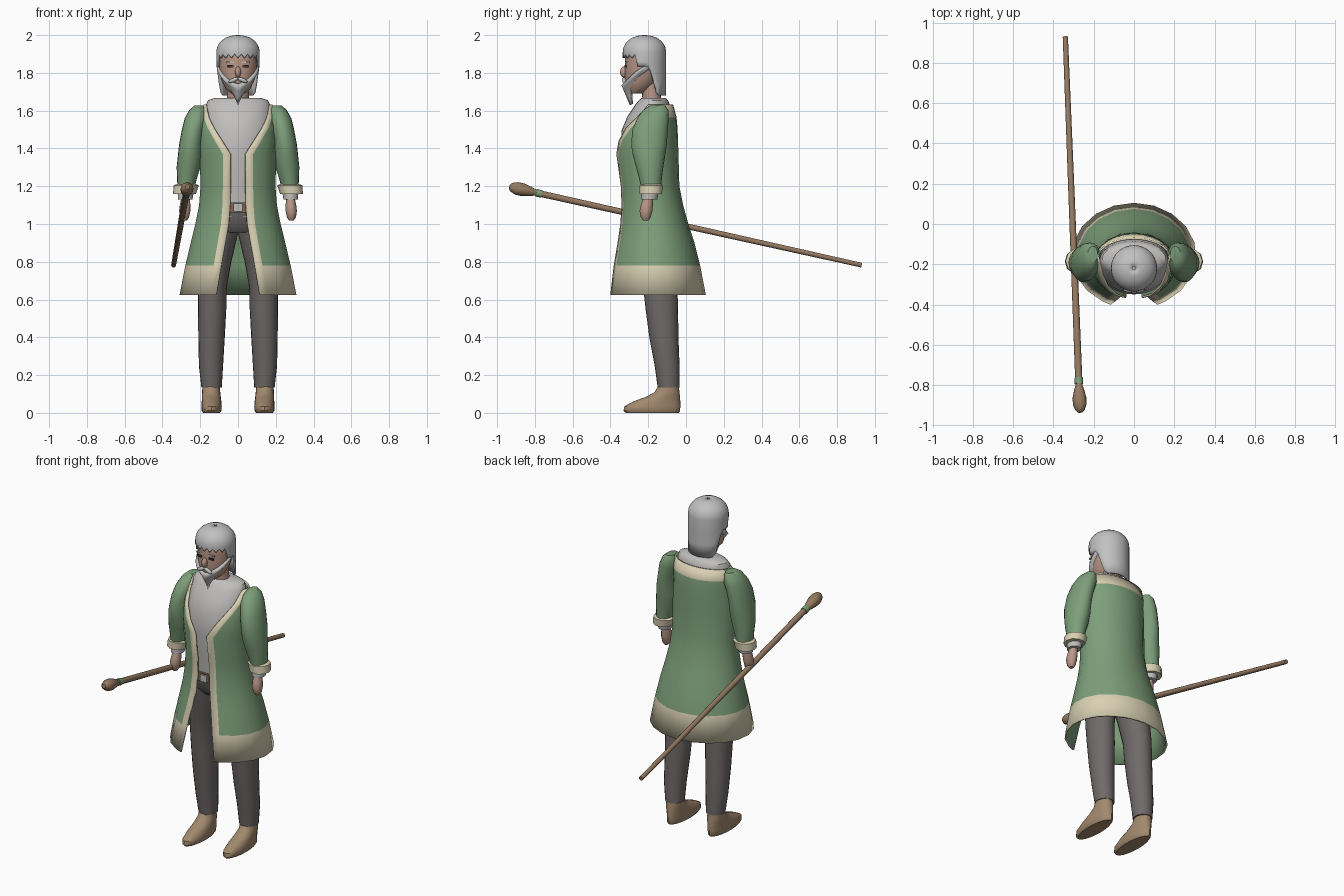
import bpy, bmesh, math
from mathutils import Vector, Matrix

COLORS = {
    "cream_trim": (0.69, 0.63, 0.45), "green_cloth": (0.205, 0.345, 0.195),
    "pale_linen": (0.53, 0.52, 0.51), "grey_hair": (0.53, 0.53, 0.53),
    "dark_trousers": (0.16, 0.145, 0.14), "shoe_leather": (0.36, 0.25, 0.155),
    "staff_wood": (0.30, 0.195, 0.12), "skin": (0.49, 0.31, 0.24),
    "belt_brown": (0.24, 0.13, 0.08), "eye_dark": (0.04, 0.03, 0.03)}
MATS = {}
for key, c in COLORS.items():
    MATS[key] = bpy.data.materials.new(key)
    MATS[key].diffuse_color = (*c, 1)


def skin(name, rows, mats, closed=True, caps=True, rule=None, thick=0, angle=40):
    """Skin rows of points into a surface; rule(row, column) picks the material."""
    bm = bmesh.new()
    vs = [[bm.verts.new(p) for p in r] for r in rows]
    n = len(rows[0])
    for i in range(len(rows) - 1):
        for j in range(n if closed else n - 1):
            k = (j + 1) % n
            f = bm.faces.new((vs[i][j], vs[i][k], vs[i + 1][k], vs[i + 1][j]))
            f.material_index = rule(i, j) if rule else 0
    if caps:
        bm.faces.new(vs[0])
        bm.faces.new(vs[-1])
        bmesh.ops.recalc_face_normals(bm, faces=bm.faces[:])
    me = bpy.data.meshes.new(name)
    bm.to_mesh(me)
    bm.free()
    for m in mats:
        me.materials.append(MATS[m])
    me.shade_smooth()
    me.set_sharp_from_angle(angle=math.radians(angle))
    ob = bpy.data.objects.new(name, me)
    bpy.context.collection.objects.link(ob)
    if thick:
        s = ob.modifiers.new("thickness", "SOLIDIFY")
        s.thickness, s.offset = thick, -1
        s.material_offset = len(mats) - 1
    return ob


def loft(name, rings, mat, side=1, n=20, **kw):
    """Stack elliptical rings given as (z, cx, cy, rx, ry)."""
    rows = [[(side * (cx + rx * math.cos(2 * math.pi * j / n)),
              cy + ry * math.sin(2 * math.pi * j / n), z) for j in range(n)]
            for z, cx, cy, rx, ry in rings]
    return skin(name, rows, [mat], **kw)


def body(name, rings, mat, **kw):
    """Centred loft given as (z, half width, front y, back y)."""
    return loft(name, [(z, 0, (f + b) / 2, w, (b - f) / 2) for z, w, f, b in rings], mat, **kw)


def egg(name, c, r, mat, n=12):
    rings = [(c[2] - r[2] * math.cos(t), c[0], c[1], r[0] * math.sin(t), r[1] * math.sin(t))
             for t in [0.12 + i * (math.pi - 0.24) / 7 for i in range(8)]]
    return loft(name, rings, mat, n=n, angle=60)


def box(name, c, s, mat):
    rows = [[(c[0] + a * s[0] / 2, c[1] + b * s[1] / 2, c[2] + h * s[2] / 2)
             for a, b in ((-1, -1), (1, -1), (1, 1), (-1, 1))] for h in (-1, 1)]
    return skin(name, rows, [mat])


# Open coat: (z, half width, front y, back y, half opening)
COAT = [(0.625, 0.31, -0.42, 0.105, 0.116), (0.78, 0.28, -0.395, 0.075, 0.09),
        (0.9, 0.252, -0.37, 0.045, 0.068), (1.0, 0.228, -0.352, 0.012, 0.05),
        (1.1, 0.208, -0.345, -0.015, 0.042), (1.2, 0.2, -0.348, -0.035, 0.04),
        (1.37, 0.205, -0.372, -0.04, 0.04), (1.44, 0.205, -0.372, -0.042, 0.085),
        (1.51, 0.2, -0.355, -0.045, 0.13), (1.565, 0.195, -0.315, -0.05, 0.158),
        (1.632, 0.183, -0.265, -0.068, 0.172)]
N = 9
rows = []
for z, w, f, b, o in COAT:
    cy, d = (f + b) / 2, (b - f) / 2
    a0 = math.asin(o / w)
    a1 = a0 + 0.042 / math.hypot(w * math.cos(a0), d * math.sin(a0))
    half = [a0] + [a1 + (math.pi - a1) * i / (N - 1) for i in range(N)]
    ring = half + [2 * math.pi - a for a in reversed(half[:-1])]
    rows.append([(w * math.sin(a), cy - d * math.cos(a), z) for a in ring])
last = len(rows[0]) - 2


def coat_rule(i, j):
    edge = min(j, last - j)
    return 0 if i == 0 or edge == 0 or (i == len(COAT) - 2 and edge > 2) else 1


skin("coat", rows, ["cream_trim", "green_cloth"], closed=False, caps=False,
     rule=coat_rule, thick=0.01)

# Shirt, hips and belt
body("shirt", [(1.04, 0.18, -0.315, -0.06), (1.2, 0.178, -0.322, -0.06),
               (1.37, 0.183, -0.35, -0.06), (1.5, 0.18, -0.34, -0.065),
               (1.57, 0.174, -0.31, -0.075), (1.63, 0.17, -0.27, -0.085),
               (1.655, 0.158, -0.25, -0.095), (1.668, 0.12, -0.235, -0.11)], "pale_linen", n=24)
body("hips", [(0.955, 0.15, -0.27, -0.06), (1.0, 0.18, -0.31, -0.05),
              (1.08, 0.184, -0.32, -0.05)], "dark_trousers", n=24)
body("belt", [(1.06, 0.186, -0.33, -0.05), (1.115, 0.186, -0.332, -0.05)], "belt_brown", n=24)
box("buckle", (0, -0.334, 1.088), (0.045, 0.012, 0.042), "pale_linen")

for side, tag in ((1, "left"), (-1, "right")):
    # Trouser leg and shoe
    loft(tag + "_leg", [(0.135, 0.14, -0.092, 0.054, 0.058), (0.25, 0.143, -0.1, 0.064, 0.066),
                        (0.4, 0.14, -0.117, 0.07, 0.077), (0.55, 0.137, -0.128, 0.075, 0.086),
                        (0.65, 0.137, -0.135, 0.075, 0.09), (0.8, 0.12, -0.15, 0.085, 0.1),
                        (0.95, 0.095, -0.17, 0.095, 0.112), (1.02, 0.09, -0.18, 0.09, 0.115)],
         "dark_trousers", side)
    loft(tag + "_shoe", [(0, 0.14, -0.178, 0.045, 0.14), (0.012, 0.14, -0.181, 0.053, 0.15),
                         (0.035, 0.14, -0.178, 0.054, 0.148), (0.06, 0.14, -0.155, 0.052, 0.125),
                         (0.085, 0.141, -0.122, 0.05, 0.09), (0.11, 0.142, -0.1, 0.048, 0.066),
                         (0.15, 0.142, -0.092, 0.046, 0.052)], "shoe_leather", side)
    # Sleeve, cuff, inner sleeve and hand
    loft(tag + "_sleeve", [(1.628, 0.205, -0.15, 0.025, 0.04), (1.605, 0.212, -0.16, 0.045, 0.066),
                           (1.56, 0.222, -0.175, 0.06, 0.083), (1.5, 0.237, -0.19, 0.06, 0.094),
                           (1.42, 0.25, -0.196, 0.062, 0.094), (1.365, 0.253, -0.196, 0.065, 0.086),
                           (1.3, 0.262, -0.192, 0.063, 0.072), (1.24, 0.27, -0.188, 0.052, 0.06),
                           (1.19, 0.276, -0.185, 0.045, 0.053)], "green_cloth", side)
    loft(tag + "_cuff", [(1.16, 0.285, -0.186, 0.05, 0.052), (1.16, 0.283, -0.186, 0.061, 0.062),
                         (1.205, 0.274, -0.184, 0.066, 0.064), (1.212, 0.273, -0.184, 0.05, 0.052)],
         "cream_trim", side, n=10)
    loft(tag + "_inner_sleeve", [(1.13, 0.279, -0.194, 0.038, 0.042),
                                 (1.17, 0.277, -0.19, 0.043, 0.046)], "pale_linen", side, n=12)
    loft(tag + "_hand", [(1.018, 0.282, -0.213, 0.012, 0.014), (1.035, 0.283, -0.213, 0.024, 0.026),
                         (1.07, 0.282, -0.212, 0.03, 0.034), (1.1, 0.28, -0.207, 0.028, 0.032),
                         (1.14, 0.278, -0.2, 0.022, 0.026)], "skin", side, n=12)
    # Eye, brow and moustache half
    box(tag + "_eye", (side * 0.04, -0.32, 1.835), (0.032, 0.009, 0.012), "eye_dark")
    box(tag + "_brow", (side * 0.042, -0.318, 1.856), (0.04, 0.009, 0.008), "grey_hair")
    tache = egg(tag + "_moustache", (0, 0, 0), (0.03, 0.012, 0.011), "grey_hair", 10)
    tache.data.transform(Matrix.Translation((side * 0.024, -0.328, 1.762))
                         @ Matrix.Rotation(side * 0.4, 4, "Y"))

# Head, neck and nose
loft("neck", [(1.64, 0, -0.178, 0.06, 0.05), (1.75, 0, -0.19, 0.055, 0.05)], "skin", n=16)
loft("head", [(1.69, 0, -0.262, 0.035, 0.038), (1.715, 0, -0.25, 0.065, 0.066),
              (1.76, 0, -0.232, 0.086, 0.092), (1.81, 0, -0.222, 0.099, 0.102),
              (1.87, 0, -0.222, 0.104, 0.102), (1.92, 0, -0.222, 0.1, 0.1),
              (1.96, 0, -0.222, 0.075, 0.075)], "skin", n=24)
egg("nose", (0, -0.328, 1.805), (0.016, 0.022, 0.03), "skin", 10)

# Hair cap: jagged fringe in front, long at the back
M = 40


def hair_hem(j):
    a = min(j, M - j) * 2 * math.pi / M
    if a < 1.15:
        return 1.878 + 0.022 * (j % 2)
    return 1.835 if a < 1.8 else max(1.68, 1.835 - (a - 1.8) * 0.35)


rows = []
for t in (0, 0.33, 0.66, 1):
    rows.append([(0.115 * math.sin(2 * math.pi * j / M), -0.22 - 0.115 * math.cos(2 * math.pi * j / M),
                  hair_hem(j) * (1 - t) + 1.91 * t) for j in range(M)])
for i in range(1, 7):
    p = i * math.pi / 2 / 6.2
    rows.append([(0.115 * math.cos(p) ** 0.9 * math.sin(2 * math.pi * j / M),
                  -0.22 - 0.115 * math.cos(p) ** 0.9 * math.cos(2 * math.pi * j / M),
                  1.91 + 0.09 * math.sin(p)) for j in range(M)])
hair = skin("hair", rows, ["grey_hair"], caps=False, thick=0.012, angle=60)
egg("crown", (0, -0.22, 1.965), (0.075, 0.075, 0.035), "grey_hair", 20)

# Beard: strap from the temples along the jaw to a pointed chin
rows = []
for t in (0, 0.35, 0.7, 1):
    row = []
    for j in range(21):
        u = (j - 10) / 10
        a, q = u * 1.75, abs(u)
        low = 1.628 + 0.13 * min(1, q * 1.6) ** 0.8 + 0.06 * max(0, q - 0.6) / 0.4
        top = 1.735 + 0.115 * q ** 1.6
        r = 0.112 - 0.045 * (1 - t) * (1 - q) ** 0.5
        row.append((r * math.sin(a), -0.218 - (r + 0.012 * (1 - q)) * math.cos(a),
                    low + (top - low) * t))
    rows.append(row)
skin("beard", rows, ["grey_hair"], closed=False, caps=False, thick=0.02, angle=60)

# Staff with a rounded head and a cloth binding, laid along its axis
start, end = Vector((-0.268, -0.935, 1.197)), Vector((-0.341, 0.93, 0.782))
axis = end - start
L = axis.length
place = Matrix.Translation(start) @ axis.to_track_quat("Z", "Y").to_matrix().to_4x4()
parts = [
    loft("staff_shaft", [(0.1, 0, 0, 0.018, 0.018), (L * 0.5, 0, 0, 0.016, 0.016),
                         (L, 0, 0, 0.013, 0.013)], "staff_wood", n=10),
    loft("staff_head", [(0, 0, 0, 0.012, 0.012), (0.012, 0, 0, 0.024, 0.024),
                        (0.04, 0, 0, 0.034, 0.034), (0.075, 0, 0, 0.034, 0.034),
                        (0.115, 0, 0, 0.025, 0.025), (0.145, 0, 0, 0.015, 0.015)],
         "staff_wood", n=12),
    loft("staff_binding", [(0.145, 0, 0, 0.021, 0.021), (0.175, 0, 0, 0.021, 0.021)],
         "green_cloth", n=10)]
for ob in parts:
    ob.data.transform(place)
